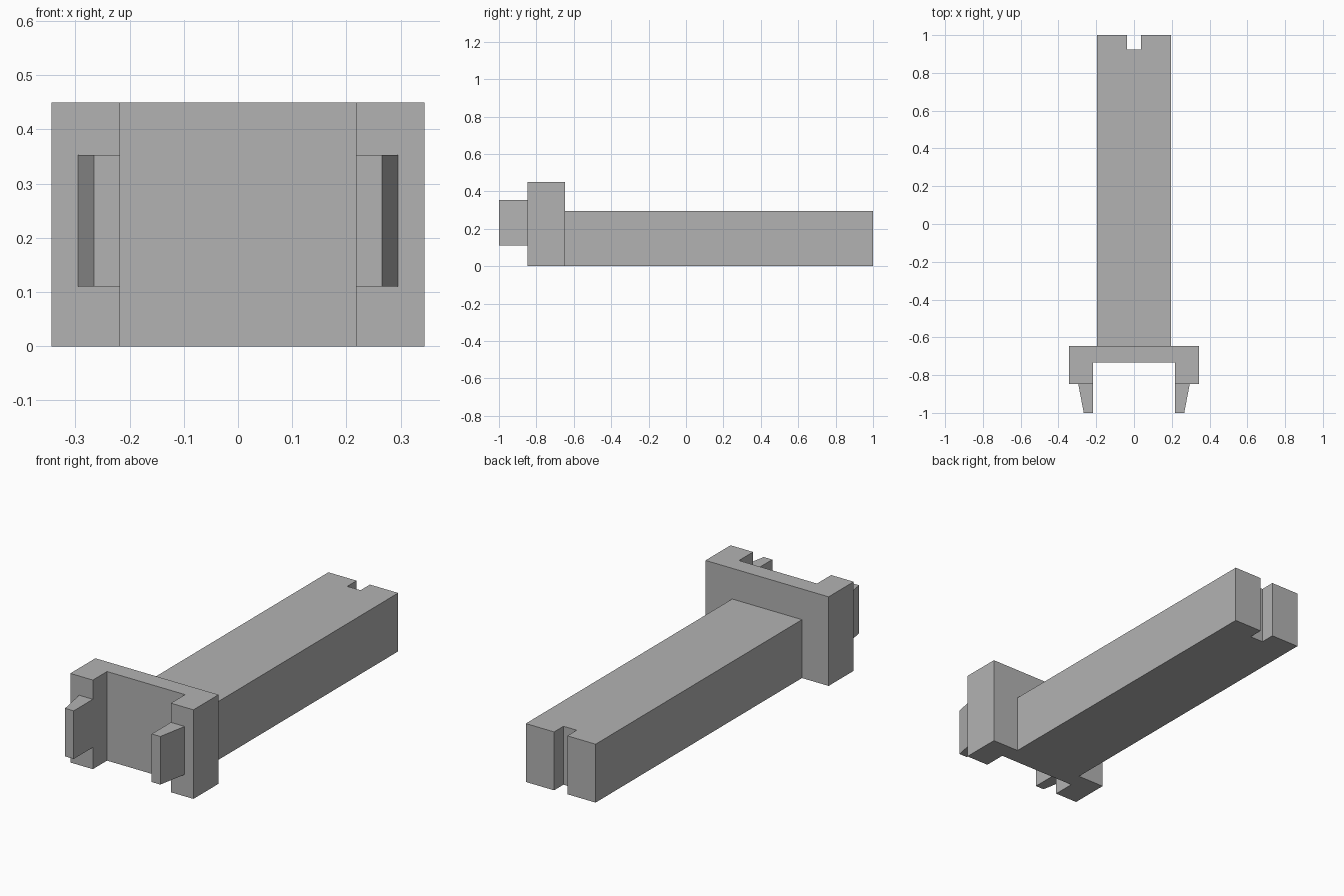
import bpy
import bmesh

cube = bpy.data.objects.get("Cube")
if cube:
    bpy.data.objects.remove(cube, do_unlink=True)

grey = bpy.data.materials.new("plain grey")
grey.use_nodes = True
colour = (0.45, 0.45, 0.45, 1)
grey.diffuse_color = colour
grey.node_tree.nodes["Principled BSDF"].inputs["Base Color"].default_value = colour


def extrude_plan(name, outline, bottom, top):
    """Raise a flat plan outline into a solid between two heights."""
    bm = bmesh.new()
    face = bm.faces.new([bm.verts.new((x, y, bottom)) for x, y in outline])
    raised = bmesh.ops.extrude_face_region(bm, geom=[face])["geom"]
    verts = [v for v in raised if isinstance(v, bmesh.types.BMVert)]
    bmesh.ops.translate(bm, verts=verts, vec=(0, 0, top - bottom))
    bmesh.ops.recalc_face_normals(bm, faces=bm.faces)
    mesh = bpy.data.meshes.new(name)
    bm.to_mesh(mesh)
    bm.free()
    mesh.materials.append(grey)
    obj = bpy.data.objects.new(name, mesh)
    bpy.context.collection.objects.link(obj)
    return obj


def mirrored(half):
    """Complete a left-hand half outline with its right-hand mirror."""
    return half + [(-x, y) for x, y in reversed(half)]


BACK, FLOOR, FACE, TIP = -0.647, -0.734, -0.847, -1.0
INNER = 0.218

# Long shaft with a slot through its rear end
extrude_plan("shaft", mirrored([(0.195, BACK), (0.195, 1.0), (0.037, 1.0), (0.037, 0.925)]),
             0, 0.295)

# Channel-shaped head, open to the front
extrude_plan("head_bracket", mirrored([(INNER, FLOOR), (INNER, FACE), (0.344, FACE), (0.344, BACK)]),
             0, 0.45)

# Tapered prongs, flush with the inner walls of the channel
for side, sign in (("left", 1), ("right", -1)):
    plan = [(INNER, FACE), (INNER, TIP), (0.266, TIP), (0.295, FACE)]
    extrude_plan(side + "_prong", [(sign * x, y) for x, y in plan], 0.11, 0.353)
